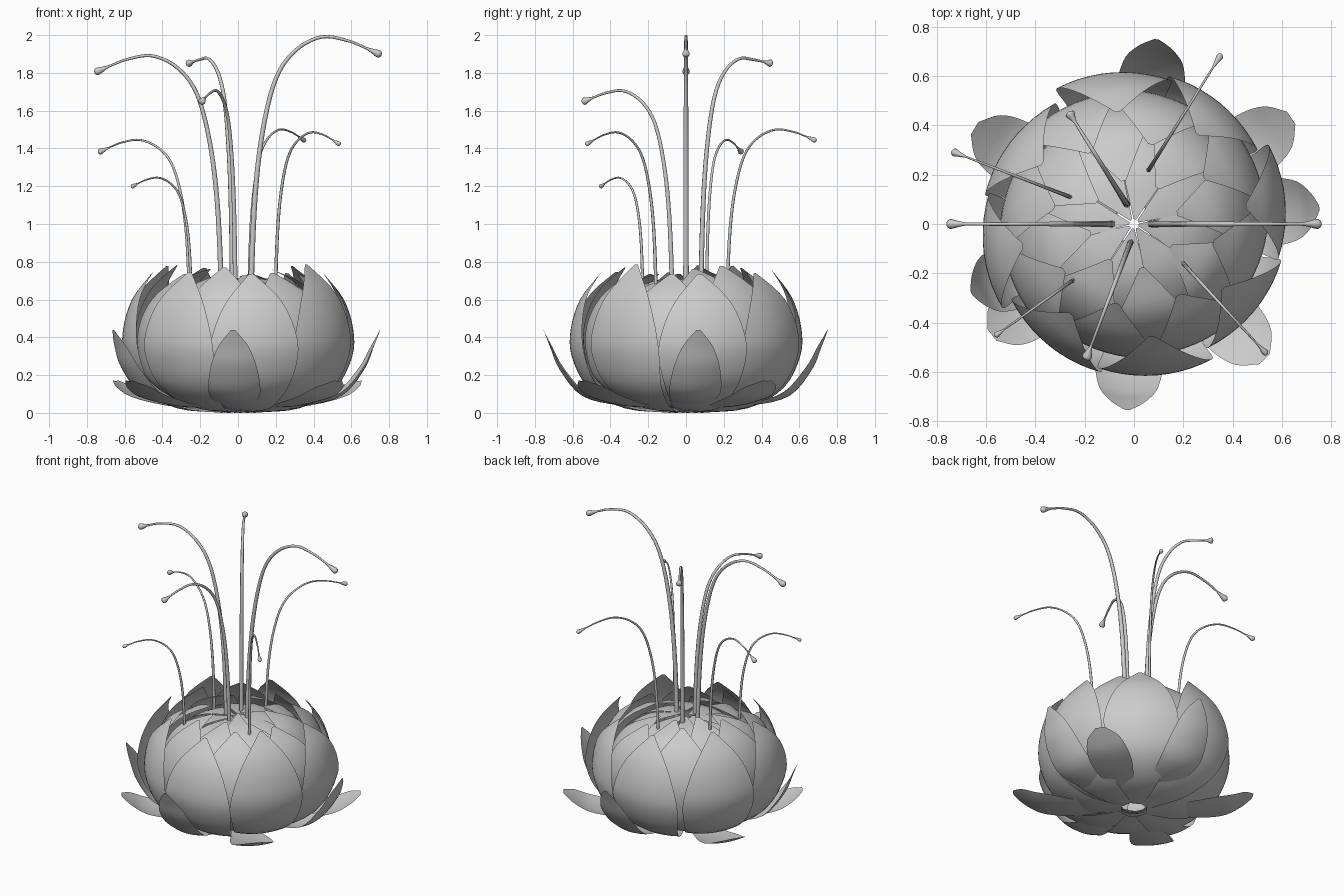
import bpy, math, random
from mathutils import Vector

if "Cube" in bpy.data.objects:
    bpy.data.objects.remove(bpy.data.objects["Cube"])

random.seed(4)


def smooth(points, steps):
    """Catmull-Rom interpolation through the points."""
    p = [Vector(q) for q in points]
    p = [2 * p[0] - p[1]] + p + [2 * p[-1] - p[-2]]
    out = []
    for i in range(1, len(p) - 2):
        a, b, c, d = p[i - 1:i + 3]
        for k in range(steps):
            t = k / steps
            out.append(0.5 * (2 * b + (c - a) * t + (2 * a - 5 * b + 4 * c - d) * t * t
                              + (3 * b - a - 3 * c + d) * t ** 3))
    return out + [p[-2]]


def petal(name, profile, angle, scale=1.0, tip=0.0, curve=0.58, twist=0.07, cols=10):
    """Cupped leaf; profile points are (radius, height, half width)."""
    a = math.radians(angle)
    radial = Vector((math.cos(a), math.sin(a), 0))
    side = Vector((-math.sin(a), math.cos(a), 0))
    up = Vector((0, 0, 1))
    rows = smooth(profile, 4)
    verts, faces = [], []
    n = len(rows)
    for i, (r, z, w) in enumerate(rows):
        d = rows[min(i + 1, n - 1)] - rows[max(i - 1, 0)]
        normal = (radial * d.y - up * d.x).normalized()
        centre = radial * r * scale + up * (z + tip * (i / (n - 1)) ** 3)
        for j in range(cols + 1):
            s = (2 * j / cols - 1) * max(w, 0.003)
            q = (centre + side * curve * math.sin(s / curve)
                 - normal * curve * (1 - math.cos(s / curve)) + normal * s * twist)
            q.z = max(q.z, 0.0)
            verts.append(q)
    c = cols + 1
    for i in range(n - 1):
        for j in range(cols):
            k = i * c + j
            faces.append((k, k + 1, k + c + 1, k + c))
    mesh = bpy.data.meshes.new(name)
    mesh.from_pydata(verts, [], faces)
    mesh.shade_smooth()
    bpy.context.collection.objects.link(bpy.data.objects.new(name, mesh))


# petal rings from the outside to the closed centre
rings = [
    ("outer_petal", 10, [(.08, .002, .05), (.33, .025, .13), (.52, .13, .2), (.61, .3, .24),
                         (.615, .45, .22), (.565, .61, .145), (.46, .75, .01)]),
    ("middle_petal", 32, [(.08, .02, .05), (.31, .05, .13), (.48, .15, .2), (.545, .32, .235),
                          (.54, .48, .22), (.47, .63, .15), (.34, .75, .01)]),
    ("inner_petal", 12, [(.08, .03, .05), (.3, .08, .13), (.44, .2, .19), (.495, .35, .22),
                         (.47, .52, .2), (.36, .66, .13), (.18, .73, .01)]),
    ("centre_petal", 35, [(.08, .04, .05), (.28, .1, .12), (.4, .22, .17), (.44, .38, .19),
                          (.4, .55, .17), (.24, .67, .1), (.02, .7, .005)]),
]
for name, start, profile in rings:
    for i in range(8):
        petal(name, profile, start + 45 * i + random.uniform(-2, 2),
              1.0 if i % 2 == 0 else 0.97, random.uniform(-0.02, 0.04))

# sepals: raised and flat ones alternate around the base
raised = [(.1, .03, .05), (.35, .04, .1), (.55, .09, .14), (.67, .23, .125),
          (.72, .35, .08), (.755, .44, .01)]
flat = [(.1, .025, .05), (.35, .03, .1), (.5, .05, .13), (.62, .08, .13),
        (.71, .13, .1), (.77, .17, .03)]
for angle, scale in ((5, 1), (83, 1), (203, .95), (268, 1)):
    petal("raised_sepal", raised, angle, scale, curve=0.4, twist=0)
for angle, scale in ((34, 1), (149, .98), (218, .95), (314, .99)):
    petal("flat_sepal", flat, angle, scale, curve=0.6, twist=0)


def stamen(base, tip, peak, thick, bulb, droop=1.0):
    """Tapered arching stalk ending in a teardrop bulb."""
    h = peak - 0.7
    arch = [(0, -.2), (0, 0), (.03, .35), (.09, .62), (.19, .83), (.34, .945),
            (.54, 1), (.74, 1 - .015 * droop), (.88, 1 - .045 * droop)]
    b, t = Vector(base), Vector(tip)
    path = smooth([(*(b + (t - b) * f), 0.7 + h * g) for f, g in arch], 5)
    n = len(path)
    pts = [(p, thick * (1 - 0.6 * i / (n - 1))) for i, p in enumerate(path)]
    end = Vector((*t, 0.7 + h * (1 - .075 * droop)))
    for f, r in ((.2, .42), (.4, .6), (.6, .83), (.74, .98), (.84, 1), (.92, .8), (.97, .5), (1, .1)):
        pts.append((path[-1].lerp(end, f), bulb * r))
    curve = bpy.data.curves.new("stamen", "CURVE")
    curve.dimensions = "3D"
    curve.bevel_depth = 1.0
    curve.bevel_resolution = 2
    curve.use_fill_caps = True
    spline = curve.splines.new("POLY")
    spline.points.add(len(pts) - 1)
    for sp, (p, r) in zip(spline.points, pts):
        sp.co = (*p, 1)
        sp.radius = r
    spline.use_smooth = True
    bpy.context.collection.objects.link(bpy.data.objects.new("stamen", curve))


# stamens: base xy, tip xy, peak height, stalk radius, bulb radius, droop
stamen((.07, 0), (.76, 0), 1.99, .016, .02)
stamen((-.09, 0), (-.76, 0), 1.89, .015, .02)
stamen((-.03, .08), (-.265, .455), 1.875, .015, .02, .3)
stamen((-.015, -.075), (-.195, -.55), 1.705, .014, .02, .8)
stamen((.06, .22), (.355, .69), 1.5, .010, .014)
stamen((-.26, .11), (-.74, .295), 1.445, .010, .016, 1.2)
stamen((.2, -.16), (.54, -.53), 1.485, .010, .013, 1.1)
stamen((-.25, -.23), (-.565, -.455), 1.245, .009, .012, 1.2)
